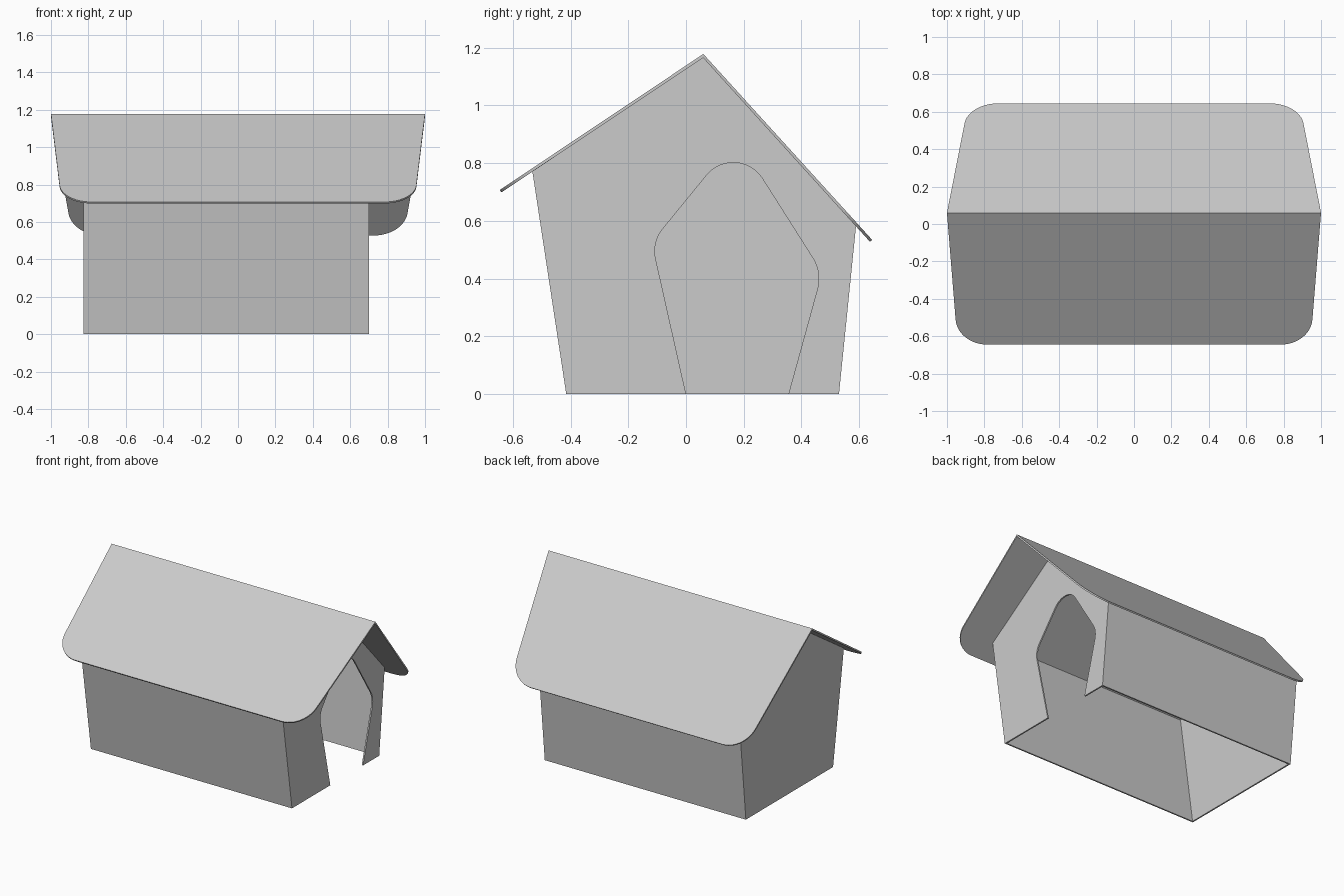
import bpy, bmesh, math
from mathutils import Vector

if "Cube" in bpy.data.objects:
    bpy.data.objects.remove(bpy.data.objects["Cube"])

T = 0.01                      # sheet thickness
X0, X1 = -0.825, 0.70         # outer ends of the walls
RIDGE = (0.06, 1.178)         # top of the roof (y, z)
RIDGE_UNDER = (0.0595, 1.1645)

grey = bpy.data.materials.new("light grey")
grey.diffuse_color = (0.6, 0.6, 0.6, 1)
grey.use_nodes = True
grey.node_tree.nodes["Principled BSDF"].inputs["Base Color"].default_value = grey.diffuse_color


def fillet(p, corner, q, t, steps=12):
    """Circular arc rounding a corner, starting at distance t from it."""
    p, c, q = Vector(p), Vector(corner), Vector(q)
    u, v = (p - c).normalized(), (q - c).normalized()
    half = u.angle(v) / 2
    r = t * math.tan(half)
    centre = c + (u + v).normalized() * (t / math.cos(half))
    a, b = c + u * t - centre, c + v * t - centre
    ang = a.angle(b)
    return [tuple(centre + (a * math.sin((1 - k / steps) * ang)
                            + b * math.sin(k / steps * ang)) / math.sin(ang))
            for k in range(steps + 1)]


def sheet(name, top, bottom):
    """Solid plate between two matching outlines."""
    bm = bmesh.new()
    a = [bm.verts.new(p) for p in top]
    b = [bm.verts.new(p) for p in bottom]
    bm.faces.new(a)
    bm.faces.new(b[::-1])
    n = len(a)
    for i in range(n):
        j = (i + 1) % n
        bm.faces.new((a[j], a[i], b[i], b[j]))
    bmesh.ops.recalc_face_normals(bm, faces=bm.faces)
    bmesh.ops.triangulate(bm, faces=[f for f in bm.faces if len(f.verts) > 4])
    me = bpy.data.meshes.new(name)
    bm.to_mesh(me)
    bm.free()
    me.materials.append(grey)
    ob = bpy.data.objects.new(name, me)
    bpy.context.collection.objects.link(ob)
    return ob


def plate_x(name, outline, xa, xb):
    return sheet(name, [(xa, y, z) for y, z in outline],
                 [(xb, y, z) for y, z in outline])


# end walls, one with a rounded doorway
front_foot, front_top = (-0.415, 0), (-0.532, 0.770)
back_foot, back_top = (0.53, 0), (0.589, 0.582)
upper = [back_foot, back_top, RIDGE_UNDER, front_top, front_foot]
plate_x("closed_end_wall", upper, X0, X0 + T)

d = [(0, 0), (-0.118, 0.526), (0.176, 0.886), (0.471, 0.421), (0.355, 0)]
door = [d[0]]
for i, t in ((1, 0.06), (2, 0.165), (3, 0.06)):
    door += fillet(d[i - 1], d[i], d[i + 1], t)
door.append(d[4])
plate_x("doorway_end_wall", upper + door, X1 - T, X1)

# long side walls, leaning outward, open underneath
plate_x("front_wall", [front_foot, (front_foot[0] + T, 0),
        (front_top[0] + T, front_top[1] + T * 0.674), front_top], X0 + T, X1 - T)
plate_x("back_wall", [(back_foot[0] - T, 0), back_foot, back_top,
        (back_top[0] - T, back_top[1] + T * 1.1)], X0 + T, X1 - T)


# roof panels with rounded lower corners
def roof(name, eave, half_width, t):
    slope = Vector(eave) - Vector(RIDGE)
    length = slope.length
    slope.normalize()
    normal = Vector((-slope.y, slope.x))
    if normal.y < 0:
        normal = -normal
    w = half_width
    flat = [(-1, 0)]
    flat += fillet((-1, 0), (-w, length), (w, length), t)
    flat += fillet((-w, length), (w, length), (1, 0), t)
    flat.append((1, 0))
    top, under = [], []
    for x, s in flat:
        p = Vector(RIDGE) + slope * s
        q = Vector(RIDGE_UNDER) if s == 0 else p - normal * T
        top.append((x, p.x, p.y))
        under.append((x, q.x, q.y))
    sheet(name, top, under)


roof("front_roof_panel", (-0.645, 0.707), 0.943, 0.16)
roof("back_roof_panel", (0.645, 0.534), 0.885, 0.16)
